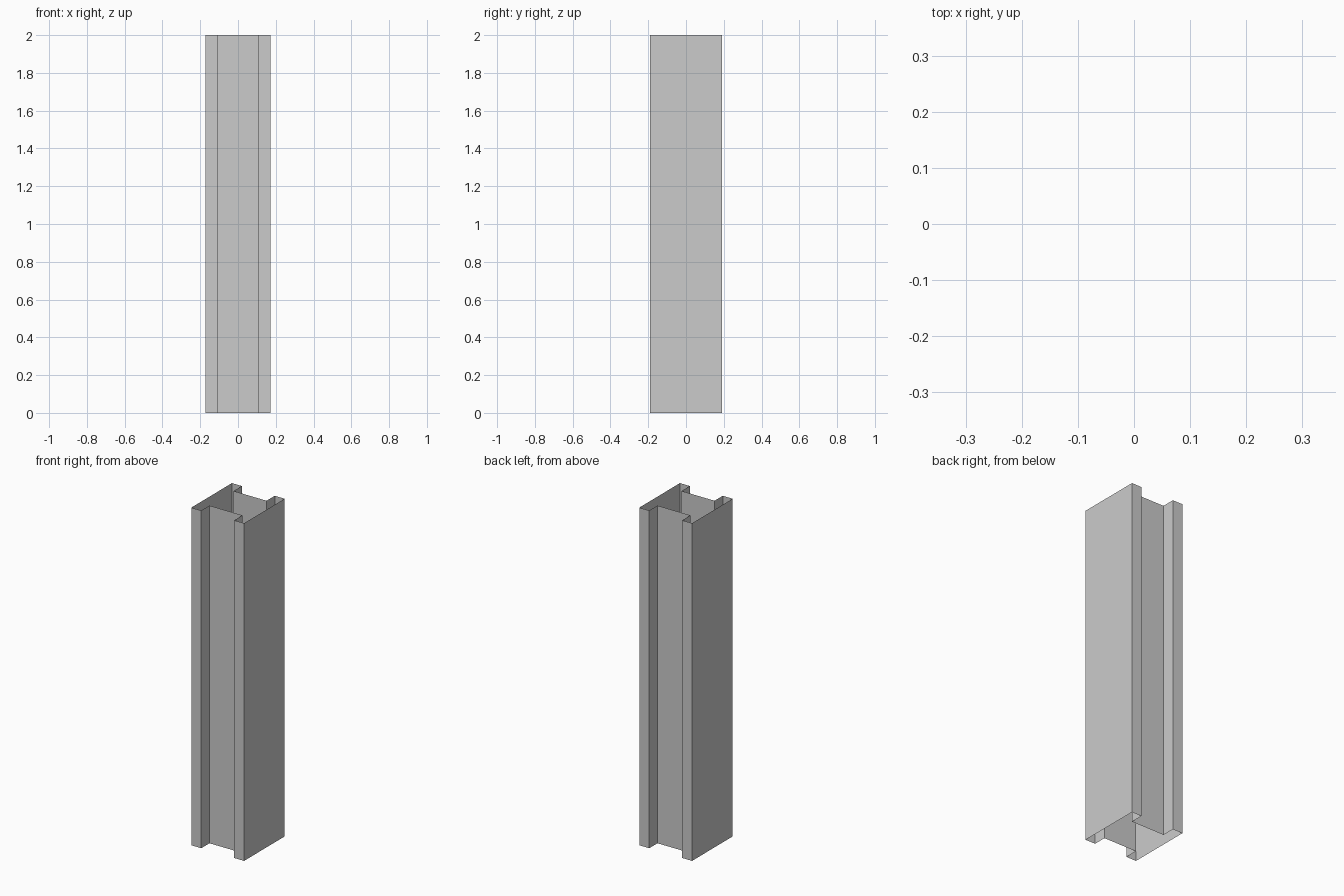
import bpy, bmesh

if "Cube" in bpy.data.objects:
    bpy.data.objects.remove(bpy.data.objects["Cube"])

HEIGHT = 2.0
HALF_X, HALF_Y = 0.173, 0.19      # outer half sizes
SLOT_X, FLOOR_Y = 0.108, 0.113    # channel half width, distance of channel floor from centre

# Closed H-shaped outline: half of it, then the same half turned by 180 degrees
half = [(-HALF_X, -HALF_Y), (-SLOT_X, -HALF_Y), (-SLOT_X, -FLOOR_Y),
        (SLOT_X, -FLOOR_Y), (SLOT_X, -HALF_Y), (HALF_X, -HALF_Y)]
outline = half + [(-x, -y) for x, y in half]

# Open-ended column: sweep the outline straight up, leaving both ends uncapped
bm = bmesh.new()
bottom = [bm.verts.new((x, y, 0)) for x, y in outline]
top = [bm.verts.new((x, y, HEIGHT)) for x, y in outline]
n = len(outline)
for i in range(n):
    j = (i + 1) % n
    bm.faces.new((bottom[i], bottom[j], top[j], top[i]))

mesh = bpy.data.meshes.new("channelled_column")
bm.to_mesh(mesh)
bm.free()
column = bpy.data.objects.new("channelled_column", mesh)
bpy.context.collection.objects.link(column)
